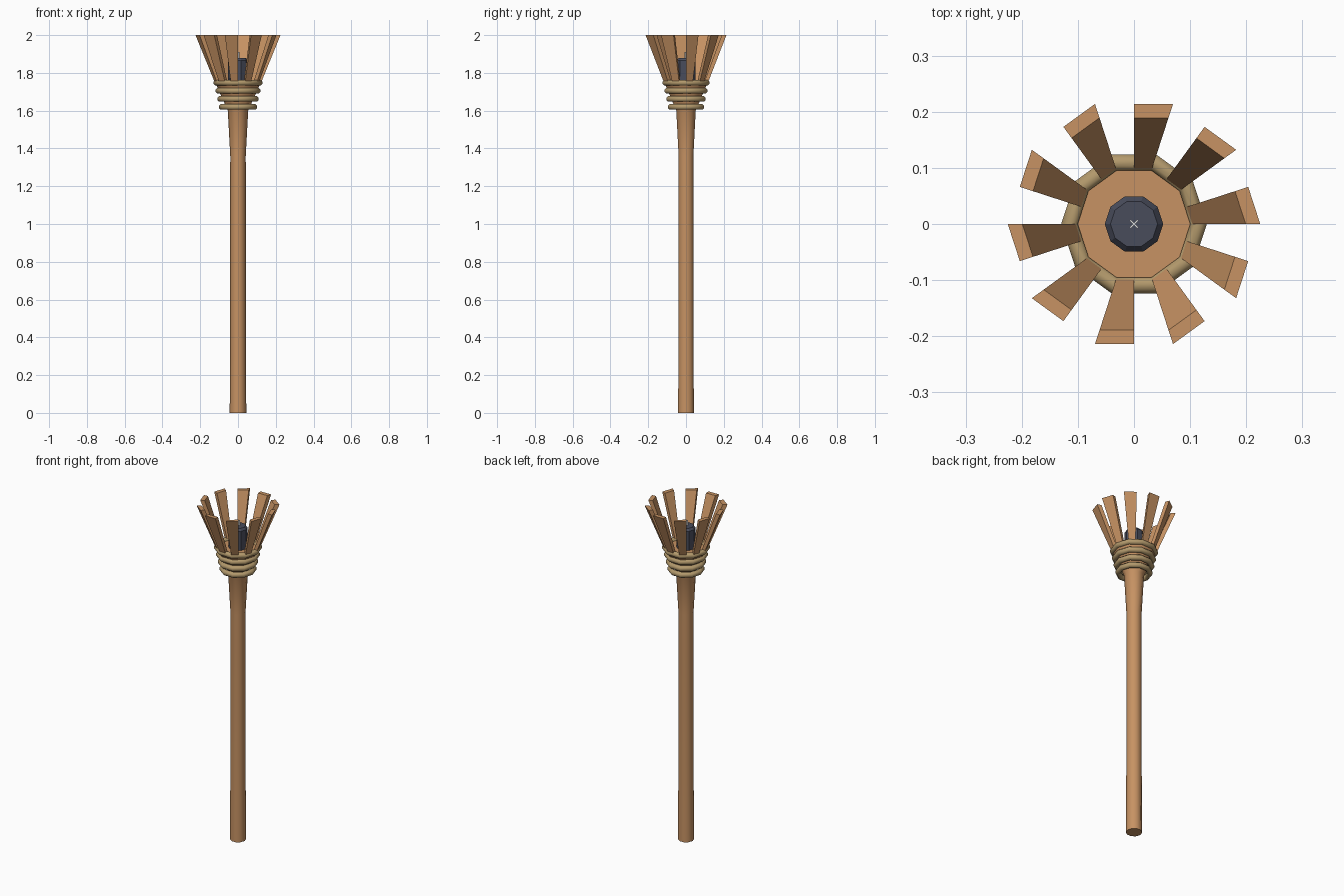
import bpy, bmesh, math

if "Cube" in bpy.data.objects:
    bpy.data.objects.remove(bpy.data.objects["Cube"])

N = 10  # every round part is ten-sided


def material(name, rgb):
    m = bpy.data.materials.new(name)
    m.diffuse_color = (*rgb, 1)
    m.use_nodes = True
    m.node_tree.nodes["Principled BSDF"].inputs["Base Color"].default_value = m.diffuse_color
    return m


WOOD = material("bamboo wood", (0.57, 0.29, 0.125))
ROPE = material("tan rope", (0.45, 0.32, 0.15))
DARK = material("slate metal", (0.065, 0.072, 0.105))
WICK = material("pale wick", (0.75, 0.75, 0.75))


def make_object(name, bm, mat, smooth=None):
    bmesh.ops.recalc_face_normals(bm, faces=bm.faces)
    me = bpy.data.meshes.new(name)
    bm.to_mesh(me)
    bm.free()
    me.materials.append(mat)
    ob = bpy.data.objects.new(name, me)
    bpy.context.collection.objects.link(ob)
    if smooth:
        bpy.ops.object.select_all(action='DESELECT')
        ob.select_set(True)
        bpy.context.view_layer.objects.active = ob
        bpy.ops.object.shade_smooth_by_angle(angle=math.radians(smooth))
    return ob


def lathe(name, profile, mat, smooth=None):
    """Closed ten-sided solid from (radius, z) pairs."""
    bm = bmesh.new()
    rings = [[bm.verts.new((r * math.cos(2 * math.pi * i / N),
                            r * math.sin(2 * math.pi * i / N), z))
              for i in range(N)] for r, z in profile]
    for a, b in zip(rings, rings[1:]):
        for i in range(N):
            j = (i + 1) % N
            bm.faces.new((a[i], a[j], b[j], b[i]))
    bm.faces.new(rings[0])
    bm.faces.new(rings[-1])
    return make_object(name, bm, mat, smooth)


# Pole, flaring into the solid lower part of the basket
lathe("pole", [(0.044, 0), (0.042, 0.3), (0.041, 1.36), (0.054, 1.6),
               (0.121, 1.75)], WOOD, 40)

# Fuel canister with a bevelled top
lathe("canister", [(0.052, 1.74), (0.052, 1.865), (0.042, 1.878)], DARK)

# Flared slats: each is half of one side of a ten-sided cone
bm = bmesh.new()
for k in range(N):
    a = math.radians(36 * k)
    b = a + math.radians(18)
    mid = math.cos(math.radians(18))
    corners = []
    for z, outer, inner in ((1.735, 0.117, 0.095), (2.0, 0.225, 0.199)):
        for ang, r in ((a, outer), (b, outer * mid), (b, inner * mid), (a, inner)):
            corners.append(bm.verts.new((r * math.cos(ang), r * math.sin(ang), z)))
    lo, hi = corners[:4], corners[4:]
    bm.faces.new(lo)
    bm.faces.new(hi)
    for i in range(4):
        j = (i + 1) % 4
        bm.faces.new((lo[i], lo[j], hi[j], hi[i]))
make_object("slats", bm, WOOD)

# Rope windings
for n, (z, outer) in enumerate(((1.62, 0.102), (1.662, 0.111),
                                (1.705, 0.120), (1.748, 0.131))):
    bm = bmesh.new()
    tube, sides = 0.016, 8
    grid = []
    for i in range(N):
        t = 2 * math.pi * i / N
        ring = []
        for s in range(sides):
            p = 2 * math.pi * (s + 0.5) / sides
            r = outer - tube + tube * math.cos(p)
            ring.append(bm.verts.new((r * math.cos(t), r * math.sin(t),
                                      z + tube * math.sin(p))))
        grid.append(ring)
    for i in range(N):
        for s in range(sides):
            u, v = grid[i], grid[(i + 1) % N]
            q = (s + 1) % sides
            bm.faces.new((u[s], v[s], v[q], u[q]))
    make_object(f"rope_{n + 1}", bm, ROPE, 50)

# Wick: two crossed thin strips
for n, ang in enumerate((45, 135)):
    bm = bmesh.new()
    bmesh.ops.create_cube(bm, size=1)
    bmesh.ops.scale(bm, vec=(0.02, 0.003, 0.04), verts=bm.verts)
    ob = make_object(f"wick_{n + 1}", bm, WICK)
    ob.location = (0, 0, 1.89)
    ob.rotation_euler.z = math.radians(ang)
